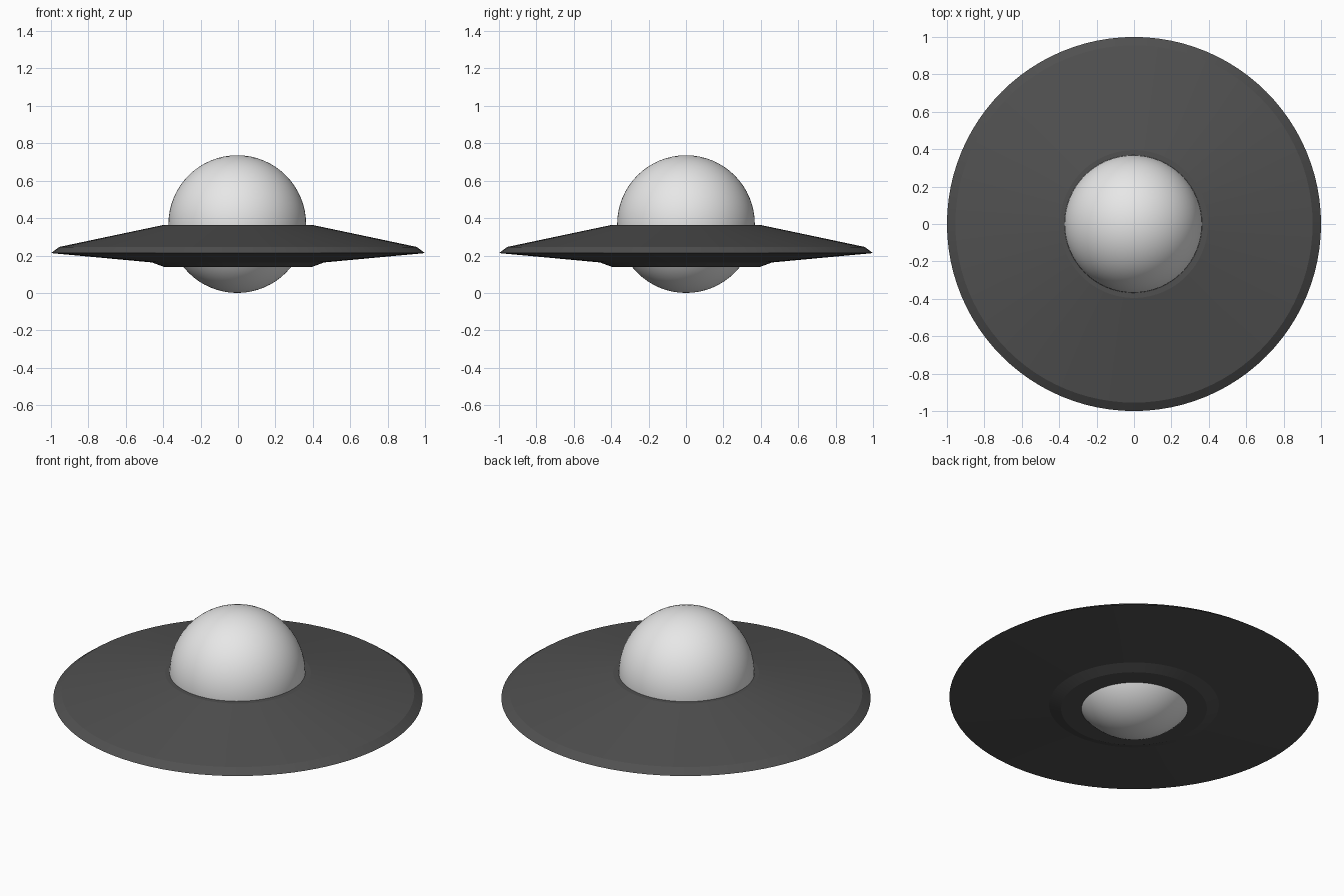
import bpy, bmesh, math

if "Cube" in bpy.data.objects:
    bpy.data.objects.remove(bpy.data.objects["Cube"])

def material(name, value):
    m = bpy.data.materials.new(name)
    m.diffuse_color = (value, value, value, 1)
    m.use_nodes = True
    m.node_tree.nodes["Principled BSDF"].inputs["Base Color"].default_value = m.diffuse_color
    return m

def finish(obj, mat, angle):
    obj.data.materials.append(mat)
    bpy.ops.object.select_all(action='DESELECT')
    obj.select_set(True)
    bpy.context.view_layer.objects.active = obj
    bpy.ops.object.shade_smooth_by_angle(angle=math.radians(angle))

def lathe(name, profile, segments):
    """Spin an (r, z) profile, listed from bottom to top, around z and cap both ends."""
    bm = bmesh.new()
    rings = []
    for r, z in profile:
        rings.append([bm.verts.new((r * math.cos(a), r * math.sin(a), z))
                      for a in (math.tau * i / segments for i in range(segments))])
    for low, high in zip(rings, rings[1:]):
        for i in range(segments):
            j = (i + 1) % segments
            bm.faces.new((low[i], low[j], high[j], high[i]))
    bm.faces.new(rings[0][::-1])
    bm.faces.new(rings[-1])
    mesh = bpy.data.meshes.new(name)
    bm.to_mesh(mesh)
    bm.free()
    obj = bpy.data.objects.new(name, mesh)
    bpy.context.collection.objects.link(obj)
    return obj

dark_grey = material("dark grey", 0.08)
pale_grey = material("pale grey", 0.8)

# Saucer disc: stepped underside, sharp rim, sloping top
disc = lathe("saucer_disc", [(0.395, 0.139), (0.46, 0.163), (1.0, 0.213),
                             (0.955, 0.246), (0.395, 0.364)], 96)
finish(disc, dark_grey, 10)

# Ball through the middle: dome above, bulge below
bpy.ops.mesh.primitive_uv_sphere_add(segments=64, ring_count=32, radius=0.368,
                                     location=(-0.004, 0, 0.368))
ball = bpy.context.object
ball.name = "dome_ball"
finish(ball, pale_grey, 30)
